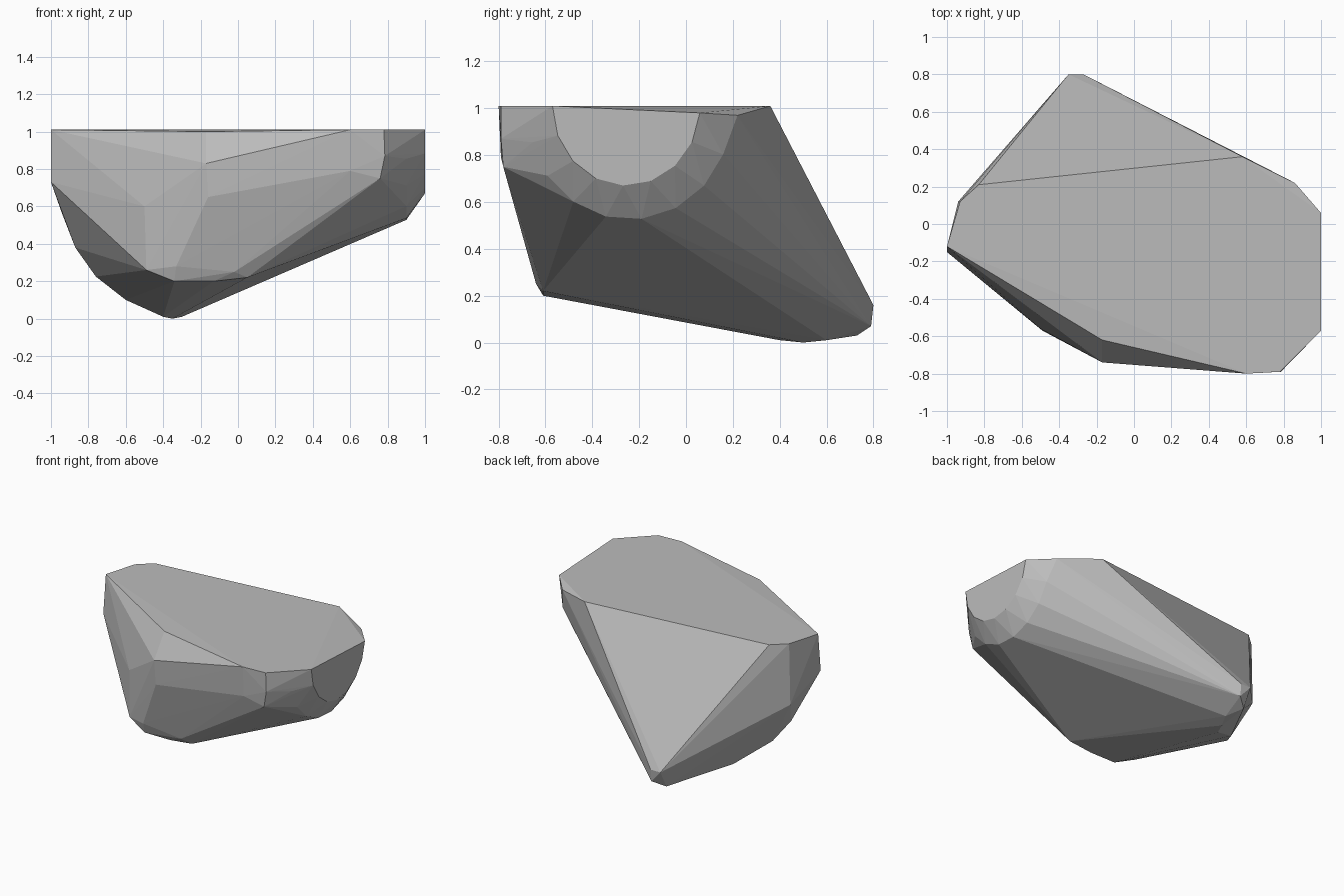
import bpy
import bmesh
from math import cos, sin, radians

default_cube = bpy.data.objects.get("Cube")
if default_cube:
    bpy.data.objects.remove(default_cube, do_unlink=True)


def flat_material(name, colour):
    material = bpy.data.materials.new(name)
    material.use_nodes = True
    material.diffuse_color = colour
    shader = next(node for node in material.node_tree.nodes if node.type == "BSDF_PRINCIPLED")
    shader.inputs["Base Color"].default_value = colour
    shader.inputs["Roughness"].default_value = 0.8
    return material


def lower_arc(x, centre_y, centre_z, radius_y, radius_z, start, end, steps):
    """Points along the underside of an ellipse facing the x axis."""
    angles = [radians(start + (end - start) * step / steps) for step in range(steps + 1)]
    return [(x, centre_y + radius_y * cos(angle), centre_z + radius_z * sin(angle))
            for angle in angles]


def convex_stone(name, points, material):
    """Wrap the corner points in a flat-faced convex shell."""
    mesh = bpy.data.meshes.new(name)
    shell = bmesh.new()
    for point in points:
        shell.verts.new(point)
    hull = bmesh.ops.convex_hull(shell, input=shell.verts[:])
    leftover = set(hull["geom_interior"]) | set(hull["geom_unused"])
    loose = [item for item in leftover if isinstance(item, bmesh.types.BMVert)]
    bmesh.ops.delete(shell, geom=loose, context="VERTS")
    bmesh.ops.recalc_face_normals(shell, faces=shell.faces[:])
    shell.to_mesh(mesh)
    shell.free()
    mesh.materials.append(material)
    stone = bpy.data.objects.new(name, mesh)
    bpy.context.scene.collection.objects.link(stone)
    return stone


# Broad flat top, cut off along the sloping back
top = 1.01
top_outline = [(-1, -.12), (-.93, .12), (-.83, .21), (.58, .36),
               (1, -.57), (.78, -.79), (.6, -.8)]
corners = [(x, y, top) for x, y in top_outline]
corners += [(.86, .22, .97), (-.17, -.62, 1)]

# Rounded end with a half-disc facet and a wider ring around it
corners += lower_arc(1, -.255, top, .315, .34, 180, 355, 8)
corners += lower_arc(.9, -.24, .97, .43, .445, 195, 338, 7)

# Front wall
corners += [(-.17, -.74, .83), (-.16, -.735, .65), (-.5, -.56, .6),
            (.6, -.79, .79), (.785, -.79, .87), (.76, -.78, .75)]

# Lower front lip
corners += [(-.49, -.57, .26), (-.33, -.64, .28), (-.34, -.61, .2),
            (-.13, -.61, .2), (.05, -.61, .22), (-.02, -.64, .25)]

# Curved side running down from the narrow end
corners += [(-1, -.15, .73), (-.94, .12, .56), (-.87, .01, .38),
            (-.76, .07, .225), (-.6, .3, .1)]

# Underside keel and back tip
corners += [(-.4, .4, .01), (-.35, .5, 0), (-.3, .6, .01),
            (-.35, .73, .03), (-.27, .79, .07), (-.35, .8, .16), (-.27, .8, .16)]

grey_stone = flat_material("grey stone", (.5, .5, .5, 1))
convex_stone("stone_block", corners, grey_stone)
